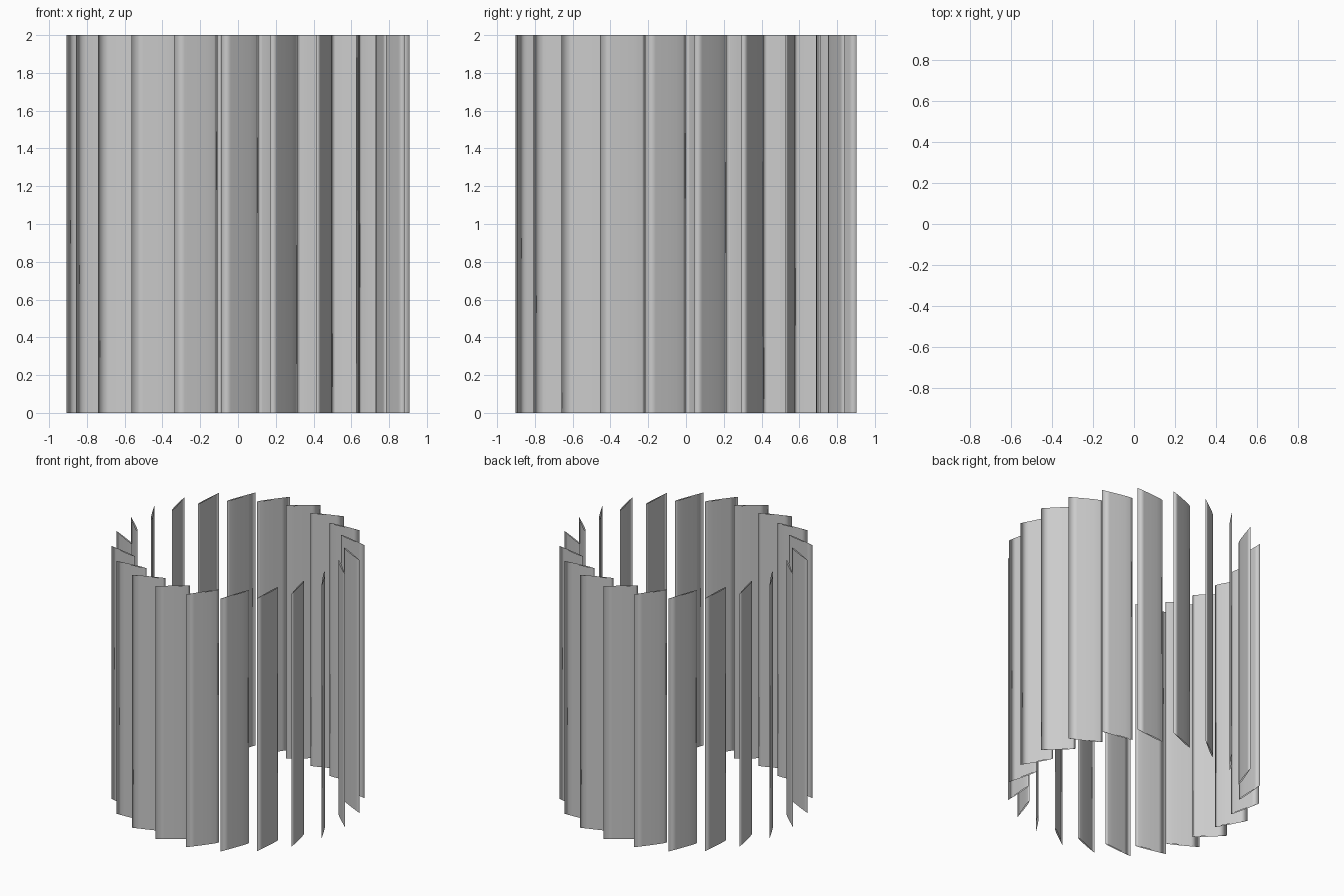
import bpy, bmesh, math
from mathutils import Vector

if "Cube" in bpy.data.objects:
    bpy.data.objects.remove(bpy.data.objects["Cube"])

COUNT = 22            # blades in the ring
R_OUT, R_IN = 0.908, 0.76
SWEEP = math.radians(-13.76)   # outer edge trails the inner edge
HEIGHT = 2.0

# Slim blade section: (position along chord from the inner edge, half thickness)
SECTION = [(0.08, 0.004), (0.25, 0.006), (0.5, 0.005), (0.75, 0.003)]


def polar(r, a):
    return Vector((r * math.cos(a), r * math.sin(a), 0))


def blade_outline():
    inner, outer = polar(R_IN, 0), polar(R_OUT, SWEEP)
    chord = outer - inner
    side = Vector((-chord.y, chord.x, 0)).normalized()
    upper = [inner + chord * t + side * h for t, h in SECTION]
    lower = [inner + chord * t - side * h for t, h in reversed(SECTION)]
    return [inner] + upper + [outer] + lower


def make_blade_mesh():
    bm = bmesh.new()
    pts = blade_outline()
    low = [bm.verts.new(p) for p in pts]
    top = [bm.verts.new(p + Vector((0, 0, HEIGHT))) for p in pts]
    n = len(pts)
    # open-ended walls, no caps
    for i in range(n):
        j = (i + 1) % n
        bm.faces.new((low[j], low[i], top[i], top[j]))
    # make the walls face away from the blade's own centre
    centre = sum(pts, Vector()) / n
    for f in bm.faces:
        f.normal_update()
        d = f.calc_center_median() - centre
        d.z = 0
        if f.normal.dot(d) < 0:
            f.normal_flip()
        f.smooth = True
    me = bpy.data.meshes.new("blade")
    bm.to_mesh(me)
    bm.free()
    return me


# Ring of upright blades
mesh = make_blade_mesh()
for k in range(COUNT):
    ob = bpy.data.objects.new(f"blade_{k + 1:02d}", mesh)
    ob.rotation_euler.z = 2 * math.pi * k / COUNT
    bpy.context.collection.objects.link(ob)
